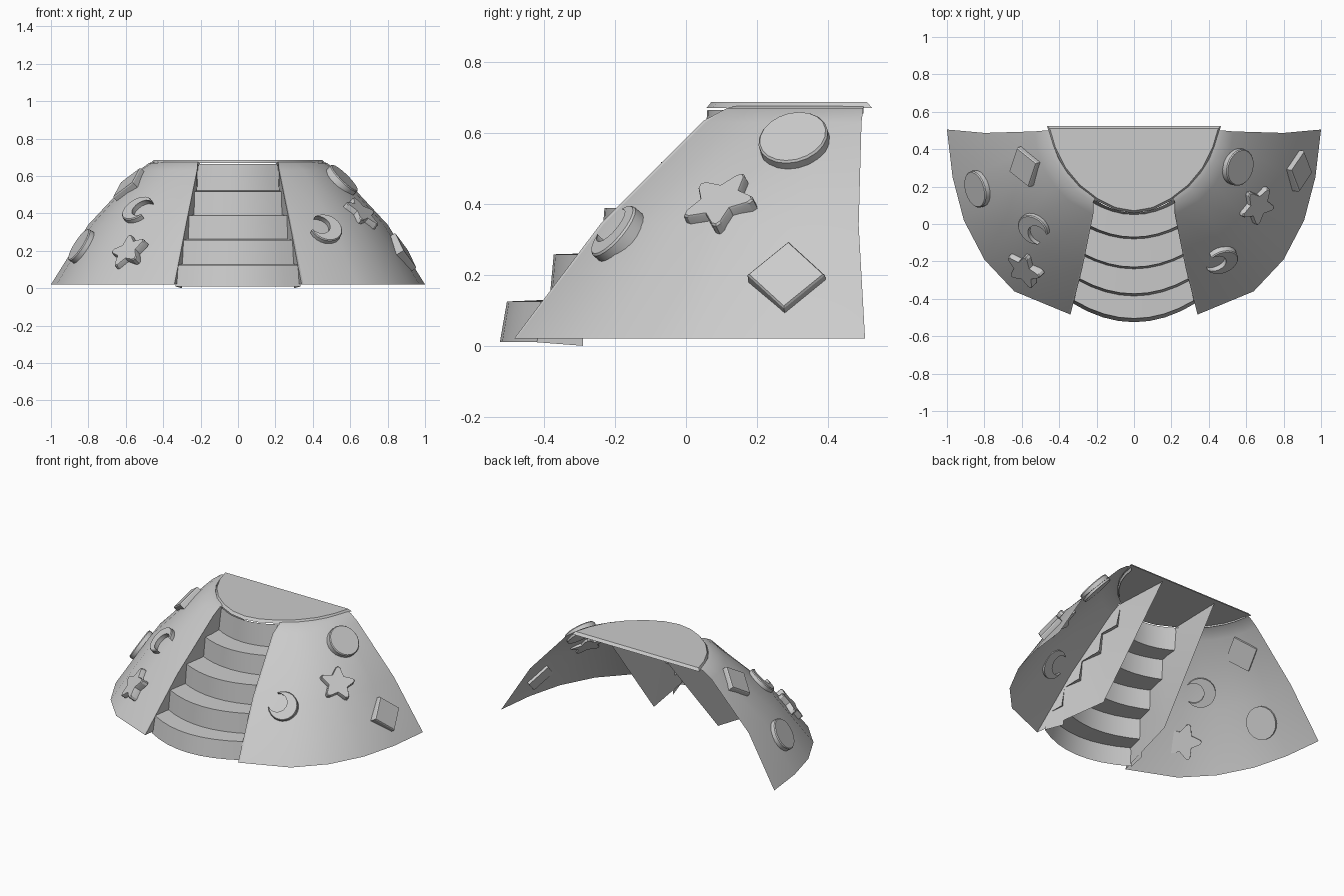
import bpy, bmesh, math
from mathutils import Vector, Matrix
from mathutils.bvhtree import BVHTree

if "Cube" in bpy.data.objects:
    bpy.data.objects.remove(bpy.data.objects["Cube"])


def make(name, verts, faces, angle=35):
    me = bpy.data.meshes.new(name)
    me.from_pydata(verts, [], faces)
    bm = bmesh.new()
    bm.from_mesh(me)
    bmesh.ops.recalc_face_normals(bm, faces=bm.faces)
    bm.to_mesh(me)
    bm.free()
    ob = bpy.data.objects.new(name, me)
    bpy.context.collection.objects.link(ob)
    bpy.ops.object.select_all(action='DESELECT')
    ob.select_set(True)
    bpy.context.view_layer.objects.active = ob
    bpy.ops.object.shade_smooth_by_angle(angle=math.radians(angle))
    return ob


def loft(name, rows, angle=35, extra=()):
    n = len(rows[0])
    verts = [v for r in rows for v in r]
    faces = [(j*n+i, j*n+i+1, (j+1)*n+i+1, (j+1)*n+i)
             for j in range(len(rows)-1) for i in range(n-1)]
    for poly in extra:
        faces.append(tuple(range(len(verts), len(verts)+len(poly))))
        verts += poly
    return make(name, verts, faces, angle)


def flip(points, s):
    return [(s*p[0], p[1], p[2]) for p in points]


# Curved side panels: horizontal sections from the back edge to the stair edge
levels = [
    (0.02, [(1, .505), (.97, .25), (.91, .02), (.8, -.19), (.64, -.36), (.35, -.48)]),
    (0.34, [(.8, .487), (.78, .3), (.73, .13), (.64, -.02), (.5, -.145), (.285, -.235)]),
    (0.63, [(.53, .495), (.52, .41), (.49, .31), (.43, .21), (.35, .125), (.225, .055)]),
    (0.67, [(.475, .5), (.46, .42), (.43, .34), (.38, .26), (.31, .18), (.22, .115)]),
]
rows = [[(x, y, z) for x, y in pts] for z, pts in levels]
top = levels[-1][1]
for k, z in ((.94, .676), (.92, .655)):     # rolled inner lip
    rows.append([(x*k, .5+(y-.5)*k, z) for x, y in top])
trees = {}
for s, side in ((1, "right"), (-1, "left")):
    panel = loft(side + "_panel", [flip(r, s) for r in rows])
    trees[s] = BVHTree.FromPolygons([v.co for v in panel.data.vertices],
                                    [p.vertices for p in panel.data.polygons])
    # Stair side wall, hanging below the steps to a point
    wall = [(.34, -.485, .02), (.277, -.24, .345), (.218, .05, .635),
            (.215, .115, .67), (.2, .5, .665), (.235, 0, .05)]
    make(side + "_stair_wall", flip(wall, s), [(0, 1, 5), (1, 2, 5), (2, 3, 4), (2, 4, 5)])
    # Thin trim between wall and panel
    edge = [r[-1] for r in rows[:4]]
    loft(side + "_wall_trim", [flip(wall[:4], s), flip(edge, s)])


# Bowed steps: (centre y, z, half width, sideways setback)
def arc(y, z, w, drop, n=8):
    return [(w*t, y+drop*t*t, z) for t in (-1+2*i/n for i in range(n+1))]


profile = [(-.525, .01, .335, .105), (-.505, .125, .318, .095),
           (-.385, .13, .31, .09), (-.373, .258, .29, .08),
           (-.24, .262, .29, .08), (-.23, .388, .267, .07),
           (-.08, .392, .265, .07), (-.07, .518, .245, .065),
           (.05, .522, .24, .075), (.06, .665, .21, .07)]
caps = [flip([(.335, -.42, .01), (.3, -.29, 0), (.3, -.29, .13), (.318, -.41, .125)], s)
        for s in (1, -1)]
loft("steps", [arc(*p) for p in profile], 30, caps)

# Platform with a bevelled edge
half = [(.465, .525), (.435, .42), (.38, .305), (.3, .205), (.2, .125), (.1, .075)]
outline = half + [(0, .057)] + [(-x, y) for x, y in reversed(half)]
n = len(outline)
low = [(x, y, .67) for x, y in outline]
high = [(x*.968, .29+(y-.29)*.94, .687) for x, y in outline]
make("platform", low + high,
     [tuple(range(n, 2*n)), tuple(range(n))] +
     [(i, (i+1) % n, n+(i+1) % n, n+i) for i in range(n)], 20)


# Climbing grips: flat outlines, extruded and seated on the panels
def polar(r, a):
    return (r*math.cos(a), r*math.sin(a))


def disc():
    return [polar(.1, math.tau*i/20) for i in range(20)]


def diamond():
    return [polar(.11, math.tau*i/4) for i in range(4)]


def star():
    pts = []
    for i in range(5):
        a = math.tau*i/5
        pts += [polar(.103, a-.13), polar(.111, a), polar(.103, a+.13),
                polar(.062, a+math.pi/5)]
    return pts


def moon():
    # outer arc, then the bite traced back with a smaller circle
    outer = [polar(.09, math.radians(35+290*i/18)) for i in range(19)]
    cx, r = .04, .062
    e = outer[0]
    a0 = math.atan2(e[1], e[0]-cx)
    r = math.hypot(e[0]-cx, e[1])
    inner = [(cx+r*math.cos(a), r*math.sin(a)) for a in
             (math.tau-a0+(2*a0-math.tau)*i/12 for i in range(1, 12))]
    return outer + inner


def grip(name, pts, pos, turn):
    s = 1 if pos[0] > 0 else -1
    loc, nor, _, _ = trees[s].find_nearest(Vector(pos))
    if nor.z < 0:
        nor = -nor
    u = Vector((0, 0, 1)).cross(nor).normalized()
    v = nor.cross(u)
    rot = Matrix((u, v, nor)).transposed()
    c, d = math.cos(math.radians(turn)), math.sin(math.radians(turn))
    m = len(pts)
    verts = []
    for h, k in ((-.015, 1), (.024, 1), (.03, .95)):
        for x, y in pts:
            verts.append(loc + rot @ Vector((k*(c*x-d*y), k*(d*x+c*y), h)))
    faces = [tuple(reversed(range(m))), tuple(range(2*m, 3*m))]
    for j in (0, m):
        faces += [(j+i, j+(i+1) % m, j+m+(i+1) % m, j+m+i) for i in range(m)]
    make(name, verts, faces, 30)


grip("right_disc_grip", disc(), (.54, .31, .56), 0)
grip("right_star_grip", star(), (.64, .11, .38), 72)
grip("right_diamond_grip", diamond(), (.87, .285, .185), 0)
grip("right_moon_grip", moon(), (.47, -.20, .32), 155)
grip("left_diamond_grip", diamond(), (-.57, .31, .54), 0)
grip("left_moon_grip", moon(), (-.53, -.02, .41), 0)
grip("left_star_grip", star(), (-.58, -.24, .19), 40)
grip("left_disc_grip", disc(), (-.83, .19, .22), 0)
